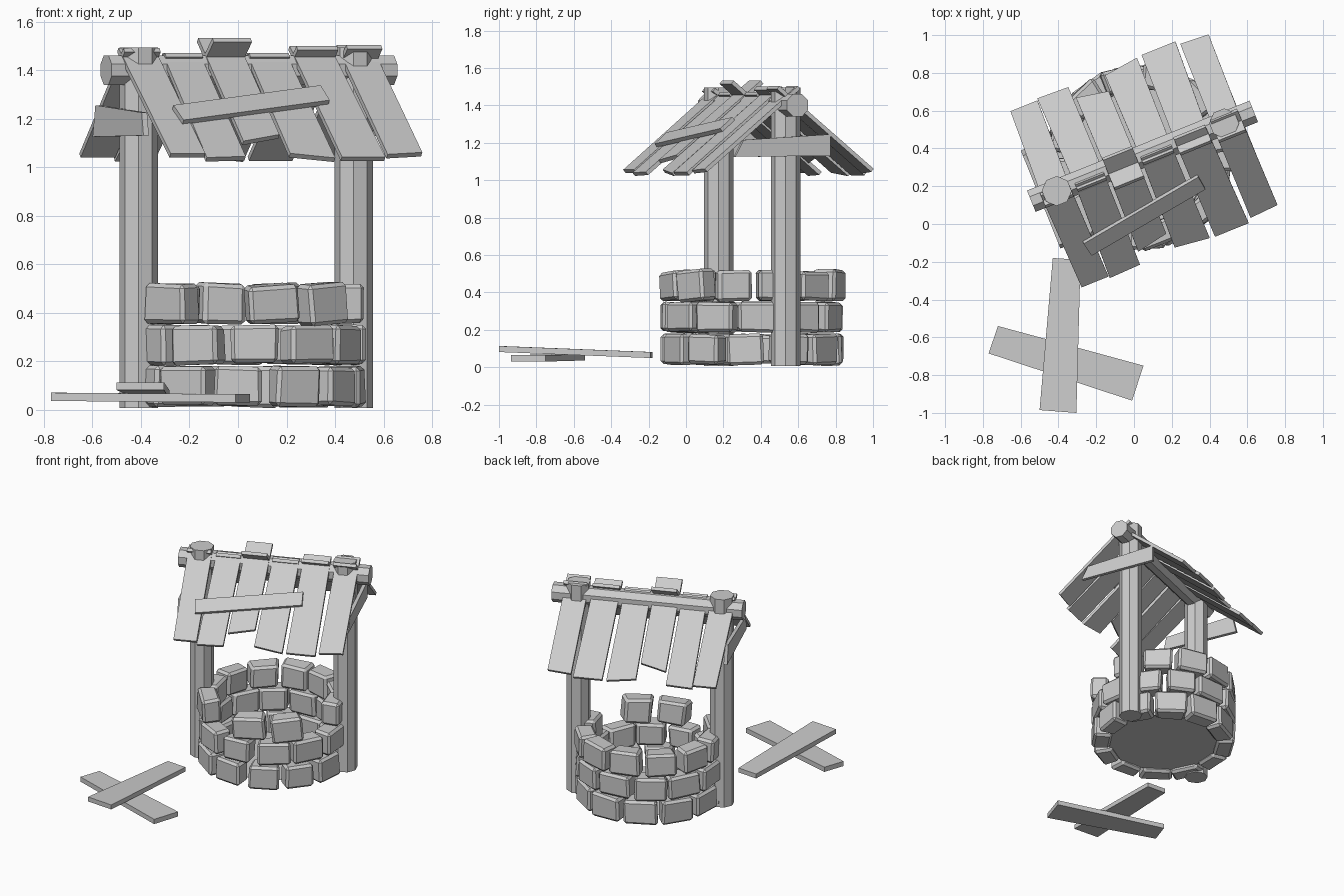
import bpy, bmesh, math, random
from mathutils import Matrix, Vector, Euler

if "Cube" in bpy.data.objects:
    bpy.data.objects.remove(bpy.data.objects["Cube"])

random.seed(4)
CENTRE = Vector((0.034, 0.354, 0))
TURN = math.radians(22)
WELL = Matrix.Translation(CENTRE) @ Matrix.Rotation(TURN, 4, 'Z')  # local x runs along the ridge


def finish(name, bm, matrix=Matrix()):
    bmesh.ops.recalc_face_normals(bm, faces=bm.faces)
    mesh = bpy.data.meshes.new(name)
    bm.to_mesh(mesh)
    bm.free()
    ob = bpy.data.objects.new(name, mesh)
    ob.matrix_world = matrix
    bpy.context.collection.objects.link(ob)
    return ob


def slab(name, corners, offset, matrix=Matrix()):
    """Four-cornered board, thickened both ways by the offset vector."""
    bm = bmesh.new()
    off = Vector(offset)
    a = [bm.verts.new(Vector(c) - off) for c in corners]
    b = [bm.verts.new(Vector(c) + off) for c in corners]
    bm.faces.new(a)
    bm.faces.new(b)
    for i in range(4):
        j = (i + 1) % 4
        bm.faces.new((a[i], a[j], b[j], b[i]))
    return finish(name, bm, matrix)


def log(name, radius, length, matrix):
    bm = bmesh.new()
    bmesh.ops.create_cone(bm, cap_ends=True, segments=8, radius1=radius, radius2=radius,
                          depth=length, matrix=Matrix.Rotation(math.pi / 8, 4, 'Z'))
    return finish(name, bm, matrix)


def stone(name, angle, z, width, height, tilt=(0, 0, 0), radius=0.42):
    """Chamfered block, slightly narrower towards the inside of the ring."""
    bm = bmesh.new()
    bmesh.ops.create_cube(bm, size=1)
    for v in bm.verts:
        taper = 1.0 if v.co.x > 0 else 0.82
        v.co = Vector((v.co.x * 0.125, v.co.y * width * taper, v.co.z * height))
        v.co += Vector([random.uniform(-0.005, 0.005) for _ in range(3)])
    bmesh.ops.bevel(bm, geom=bm.edges[:], offset=0.016, segments=1, affect='EDGES')
    a = math.radians(angle)
    pos = CENTRE + Vector((radius * math.cos(a), radius * math.sin(a), z))
    rot = Matrix.Rotation(a, 4, 'Z') @ Euler(tilt).to_matrix().to_4x4()
    finish(name, bm, Matrix.Translation(pos) @ rot)


# Stone ring: three staggered courses, two stones missing on top
for row, (start, z) in enumerate([(-93, 0.096), (-86, 0.268), (-75, 0.436)]):
    for k in range(12):
        if row == 2 and k in (2, 11):
            continue
        tilt = [random.uniform(-0.03, 0.03) for _ in range(3)]
        if row == 2 and k < 2:
            tilt = (0.08, 0.03, 0.12 - 0.2 * k)
        stone(f"stone_{row}_{k}", start + 30 * k + random.uniform(-1.5, 1.5), z,
              random.uniform(0.2, 0.235), random.uniform(0.155, 0.168), tilt,
              0.42 + random.uniform(-0.006, 0.006))

# Well bottom
bm = bmesh.new()
bmesh.ops.create_circle(bm, cap_ends=True, segments=24, radius=0.38)
finish("well_bottom", bm, Matrix.Translation(CENTRE + Vector((0, 0, 0.04))))

# Posts and ridge beam
for side, name in ((-1, "left_post"), (1, "right_post")):
    log(name, 0.079, 1.488, WELL @ Matrix.Translation((0.478 * side, 0, 0.75)))
log("ridge_beam", 0.066, 1.27, WELL @ Matrix.Translation((0.012, 0, 1.40))
    @ Matrix.Rotation(math.pi / 2, 4, 'Y'))

# Roof planks: (top u0, u1, bottom u0, u1, bottom reach left, right, top reach past ridge)
PLANKS = [
    (-0.565, -0.405, -0.547, -0.393, 0.496, 0.496, 0.035),
    (-0.375, -0.210, -0.390, -0.215, 0.506, 0.500, 0.020),
    (-0.190, -0.020, -0.198, -0.025, 0.433, 0.400, 0.085),
    (0.000, 0.175, -0.011, 0.180, 0.485, 0.508, 0.020),
    (0.200, 0.380, 0.208, 0.401, 0.512, 0.512, 0.045),
    (0.415, 0.570, 0.420, 0.578, 0.490, 0.480, 0.060),
]
SLOPE, RIDGE_Z, RIDGE_V = 0.82, 1.45, -0.02


def on_roof(u, t, side, lift=0.0):
    return (u, RIDGE_V - side * t, RIDGE_Z - SLOPE * t + lift)


for side, name in ((1, "front"), (-1, "back")):
    n = Vector((0, -side * SLOPE, 1)).normalized() * 0.011
    for i, (a, b, c, d, rl, rr, top) in enumerate(PLANKS):
        lift = 0.004 * (-1) ** i
        slab(f"{name}_roof_plank_{i}",
             [on_roof(a, -top, side, lift), on_roof(b, -top, side, lift),
              on_roof(d, rr, side, lift), on_roof(c, rl, side, lift)], n, WELL)

# Slanted board nailed across the front slope
n = Vector((0, -SLOPE, 1)).normalized() * 0.012
slab("roof_cross_board",
     [on_roof(-0.45, 0.285, 1, 0.03), on_roof(0.245, 0.185, 1, 0.03),
      on_roof(0.255, 0.26, 1, 0.03), on_roof(-0.435, 0.36, 1, 0.03)], n, WELL)

# Gable boards outside the posts
slab("left_gable_board", [(-0.562, -0.29, 1.13), (-0.562, 0.27, 1.125),
                          (-0.562, 0.24, 1.255), (-0.562, -0.27, 1.225)], (0.012, 0, 0), WELL)
slab("right_gable_board", [(0.562, -0.33, 1.125), (0.562, 0.22, 1.13),
                           (0.562, 0.22, 1.245), (0.562, -0.28, 1.215)], (0.012, 0, 0), WELL)

# Two loose boards crossed on the ground
slab("ground_board_lower", [(-0.77, -0.685, 0.053), (-0.01, -0.935, 0.047),
                            (0.05, -0.75, 0.047), (-0.72, -0.54, 0.053)], (0, 0, 0.017))
slab("ground_board_upper", [(-0.5, -0.985, 0.097), (-0.305, -1.0, 0.097),
                            (-0.283, -0.19, 0.065), (-0.43, -0.18, 0.065)], (0, 0, 0.016))
